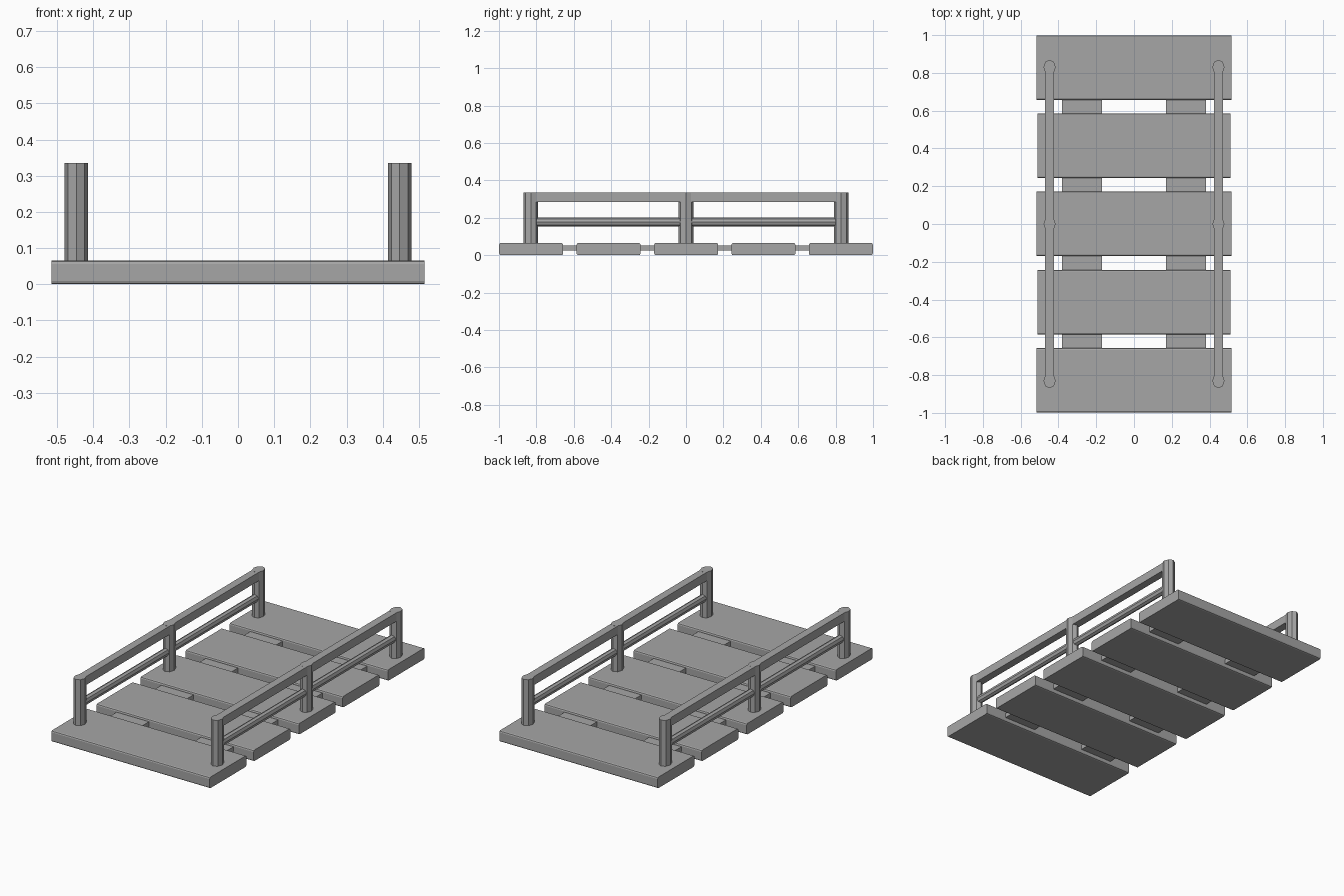
import bpy, bmesh, math
from mathutils import Matrix

cube = bpy.data.objects.get("Cube")
if cube:
    bpy.data.objects.remove(cube, do_unlink=True)

grey = bpy.data.materials.new("plain grey")
grey.use_nodes = True
colour = (0.38, 0.38, 0.38, 1)
grey.diffuse_color = colour
for node in grey.node_tree.nodes:
    if node.type == "BSDF_PRINCIPLED":
        node.inputs["Base Color"].default_value = colour


def finish(bm, name, location):
    mesh = bpy.data.meshes.new(name)
    bmesh.ops.recalc_face_normals(bm, faces=bm.faces)
    bm.to_mesh(mesh)
    bm.free()
    mesh.materials.append(grey)
    obj = bpy.data.objects.new(name, mesh)
    obj.location = location
    bpy.context.scene.collection.objects.link(obj)
    return obj


def box(name, size, location, chamfer=0):
    """Box, optionally with its long x edges chamfered."""
    bm = bmesh.new()
    bmesh.ops.create_cube(bm, size=1)
    bmesh.ops.scale(bm, vec=size, verts=bm.verts)
    if chamfer:
        long_edges = [e for e in bm.edges
                      if abs(e.verts[0].co.x - e.verts[1].co.x) > size[0] / 2]
        bmesh.ops.bevel(bm, geom=long_edges, offset=chamfer, segments=2,
                        profile=0.5, affect="EDGES")
    return finish(bm, name, location)


def prism(name, radii, length, location, along_y=False):
    """Eight-sided bar, upright or lying along y."""
    bm = bmesh.new()
    bmesh.ops.create_cone(bm, cap_ends=True, segments=8, radius1=1, radius2=1,
                          depth=length)
    bmesh.ops.scale(bm, vec=(radii[0], radii[1], 1), verts=bm.verts)
    if along_y:
        bmesh.ops.rotate(bm, verts=bm.verts,
                         matrix=Matrix.Rotation(math.pi / 2, 3, "X"))
    return finish(bm, name, location)


# Deck planks, the inner pair slightly narrower
for i in range(-2, 3):
    width = 1.022 if abs(i) == 1 else 1.03
    box(f"plank_{i + 3}", (width, 0.342, 0.065), (0, i * 0.414 + 0.001 * (i == 0), 0.0325), 0.009)

for side, label in ((1, "left"), (-1, "right")):
    # Stringer joining the planks
    box(f"{label}_stringer", (0.21, 1.6, 0.028), (side * 0.275, 0, 0.038))
    x = side * 0.447
    # Posts at both ends and the middle
    for y, place in ((-0.83, "front"), (0, "middle"), (0.83, "back")):
        prism(f"{label}_{place}_post", (0.032, 0.04), 0.285, (x, y, 0.1925))
    # Handrail and lower rail
    box(f"{label}_handrail", (0.046, 1.66, 0.05), (x, 0, 0.3095))
    prism(f"{label}_lower_rail", (0.02, 0.024), 1.66, (x, 0, 0.177), True)
